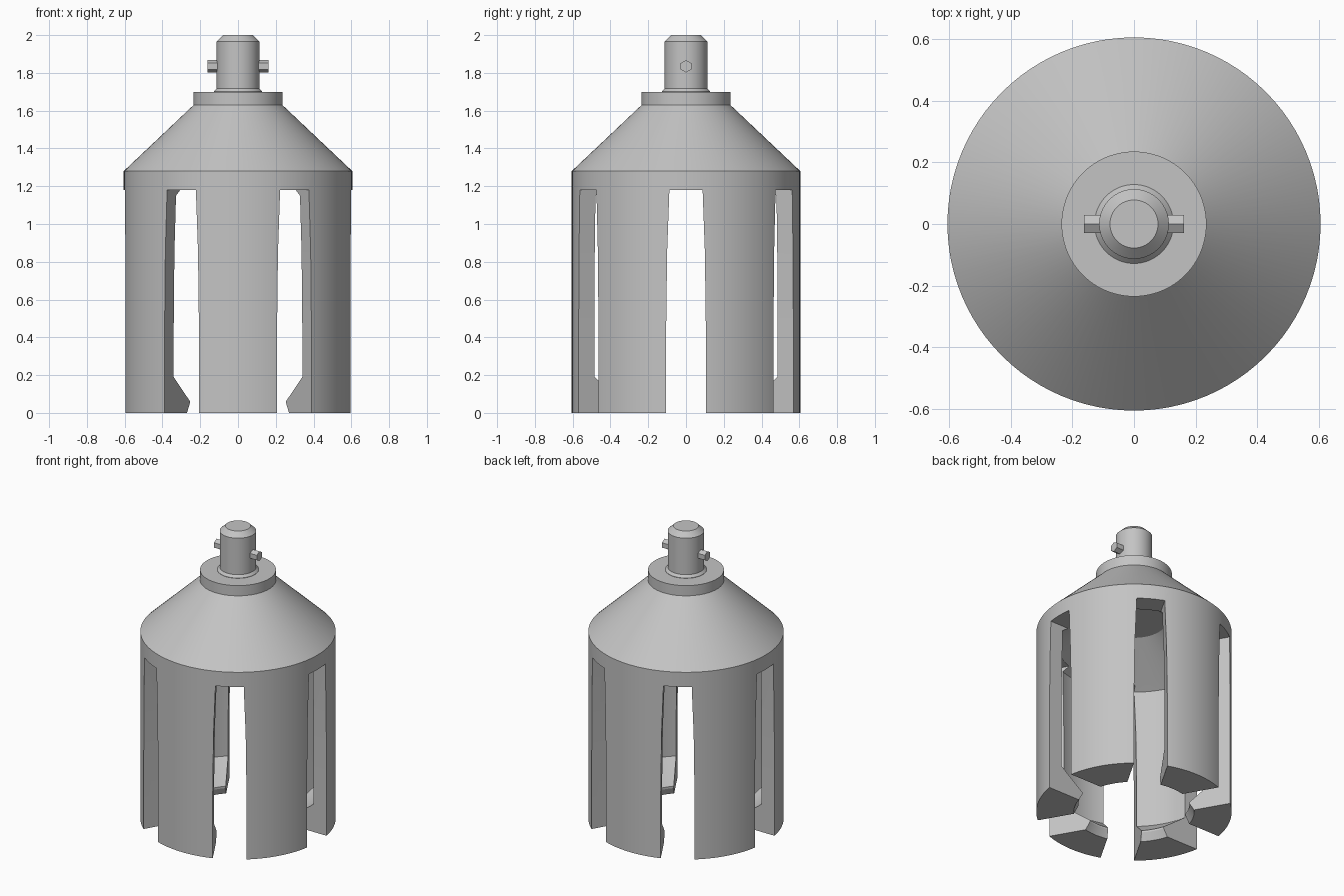
import bpy, bmesh, math
from mathutils import Matrix

default = bpy.data.objects.get("Cube")
if default:
    bpy.data.objects.remove(default, do_unlink=True)

grey = bpy.data.materials.new("light grey")
grey.use_nodes = True
colour = (0.55, 0.55, 0.55, 1)
grey.diffuse_color = colour
grey.node_tree.nodes["Principled BSDF"].inputs["Base Color"].default_value = colour


def add_object(name, bm):
    bmesh.ops.recalc_face_normals(bm, faces=bm.faces[:])
    mesh = bpy.data.meshes.new(name)
    bm.to_mesh(mesh)
    bm.free()
    mesh.materials.append(grey)
    obj = bpy.data.objects.new(name, mesh)
    bpy.context.collection.objects.link(obj)
    return obj


def lathe(name, profile, steps=96):
    """Spin a radius/height profile about z."""
    bm = bmesh.new()
    verts = [bm.verts.new((r, 0, z)) for r, z in profile]
    edges = [bm.edges.new(pair) for pair in zip(verts, verts[1:])]
    bmesh.ops.spin(bm, geom=verts + edges, cent=(0, 0, 0), axis=(0, 0, 1),
                   angle=2 * math.pi, steps=steps, use_merge=False)
    bmesh.ops.remove_doubles(bm, verts=bm.verts[:], dist=0.0002)
    return add_object(name, bm)


def smooth(obj):
    bpy.ops.object.select_all(action="DESELECT")
    obj.select_set(True)
    bpy.context.view_layer.objects.active = obj
    bpy.ops.object.shade_smooth_by_angle(angle=math.radians(25))


def slot_cutter(angle):
    """Long bar, slightly narrower at the top, cutting two opposite slots."""
    side = [(0.105, -0.1), (0.105, 0.45), (0.1, 0.85), (0.088, 1.18)]
    outline = side + [(-y, z) for y, z in reversed(side)]
    bm = bmesh.new()
    face = bm.faces.new([bm.verts.new((-1, y, z)) for y, z in outline])
    out = bmesh.ops.extrude_face_region(bm, geom=[face])
    moved = [v for v in out["geom"] if isinstance(v, bmesh.types.BMVert)]
    bmesh.ops.translate(bm, verts=moved, vec=(2, 0, 0))
    bmesh.ops.rotate(bm, verts=bm.verts[:], matrix=Matrix.Rotation(angle, 3, "Z"))
    cutter = add_object("slot_cutter", bm)
    cutter.hide_render = True
    return cutter


# Hollow bell with hooked lower rim, shoulder cone and collar
body = lathe("gripper_body", [
    (0, 1.36), (0.2, 1.36), (0.46, 1.185), (0.51, 1.15),
    (0.51, 0.19), (0.345, 0.063), (0.345, 0.05), (0.373, 0),
    (0.605, 0), (0.605, 1.28), (0.235, 1.63), (0.235, 1.7), (0, 1.7)])

# Six slots that divide the bell into fingers
for i in range(3):
    cutter = slot_cutter(i * math.pi / 3)
    mod = body.modifiers.new("slot", "BOOLEAN")
    mod.operation = "DIFFERENCE"
    mod.solver = "EXACT"
    mod.object = cutter
    bpy.context.view_layer.objects.active = body
    bpy.ops.object.modifier_apply(modifier=mod.name)
    bpy.data.objects.remove(cutter, do_unlink=True)
smooth(body)

# Shaft with flared foot and chamfered tip
shaft = lathe("shaft", [
    (0, 1.69), (0.128, 1.69), (0.128, 1.702), (0.113, 1.718),
    (0.113, 1.967), (0.078, 2), (0, 2)], 64)
smooth(shaft)

# Six-sided cross pin
bm = bmesh.new()
bmesh.ops.create_cone(bm, cap_ends=True, segments=6, radius1=0.033,
                      radius2=0.033, depth=0.325)
# Point a corner up, then lay the pin along x
tip = max(bm.verts, key=lambda v: v.co.x).co
spin = Matrix.Rotation(-math.atan2(tip.y, tip.x), 3, "Z")
bmesh.ops.rotate(bm, verts=bm.verts[:], matrix=Matrix.Rotation(math.pi / 2, 3, "Y") @ spin)
bmesh.ops.translate(bm, verts=bm.verts[:], vec=(0, 0, 1.835))
add_object("cross_pin", bm)
